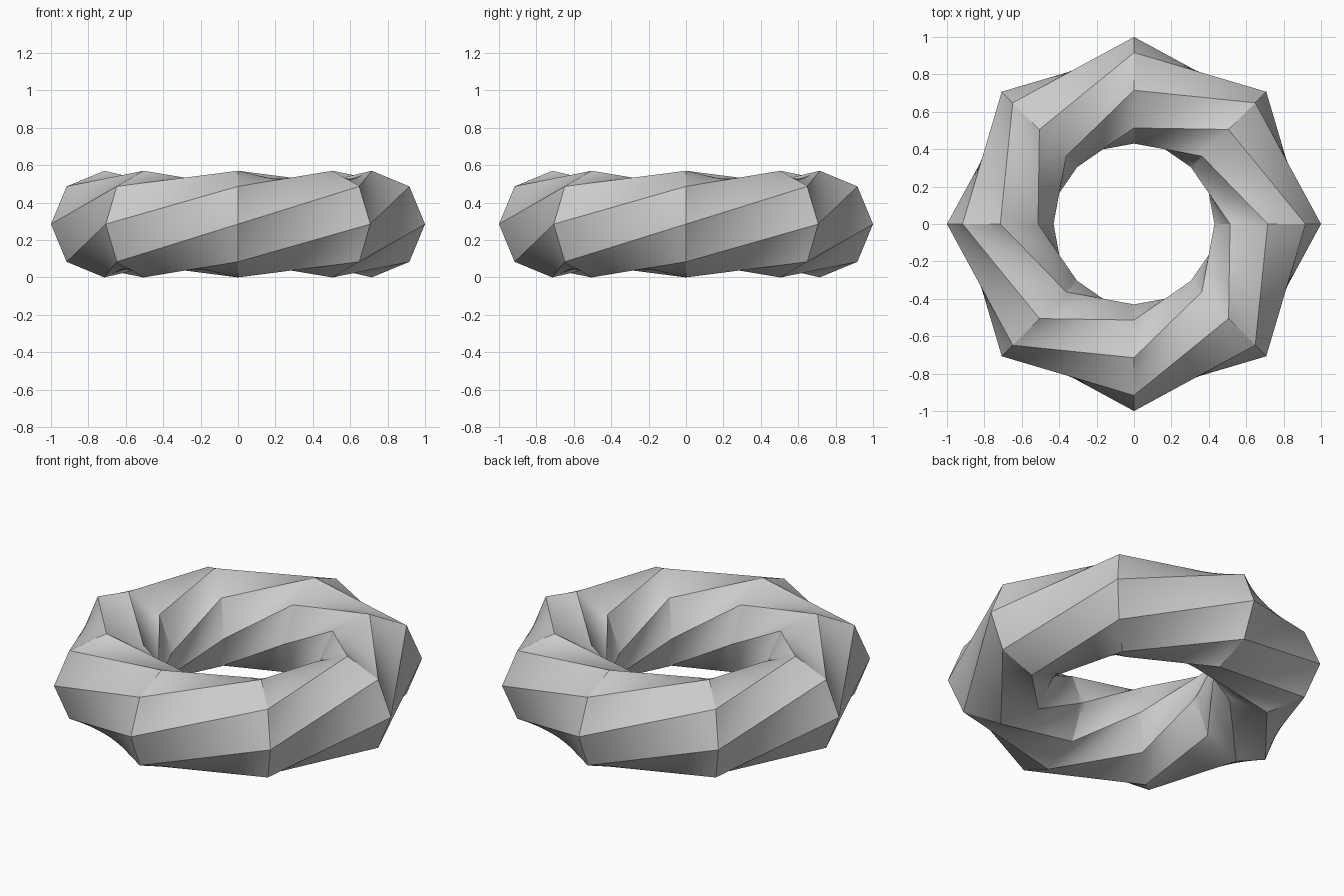
import bpy, bmesh
from math import cos, sin, tau, radians

if "Cube" in bpy.data.objects:
    bpy.data.objects.remove(bpy.data.objects["Cube"])

SEG = 8                 # ring segments and cross-section sides
R, r = 0.715, 0.285     # ring radius, tube radius

# Octagonal tube swept round the ring, turning one side per segment
bm = bmesh.new()
rings = []
for i in range(SEG):
    a = tau * i / SEG
    ring = []
    for j in range(SEG):
        b = tau * (i + j) / SEG
        d = R + r * cos(b)
        ring.append(bm.verts.new((d * cos(a), d * sin(a), r + r * sin(b))))
    rings.append(ring)

for i in range(SEG):
    p, q = rings[i], rings[(i + 1) % SEG]
    for j in range(SEG):
        k = (j + 1) % SEG
        bm.faces.new((p[j], q[j], q[k], p[k]))
bmesh.ops.recalc_face_normals(bm, faces=bm.faces)

mesh = bpy.data.meshes.new("twisted_ring")
bm.to_mesh(mesh)
bm.free()
obj = bpy.data.objects.new("twisted_ring", mesh)
bpy.context.collection.objects.link(obj)

# Straight-edged subdivision so each warped panel curves evenly
sub = obj.modifiers.new("panels", 'SUBSURF')
sub.subdivision_type = 'SIMPLE'
sub.levels = sub.render_levels = 4
bpy.context.view_layer.objects.active = obj
obj.select_set(True)
bpy.ops.object.modifier_apply(modifier=sub.name)
bpy.ops.object.shade_smooth_by_angle(angle=radians(20))
